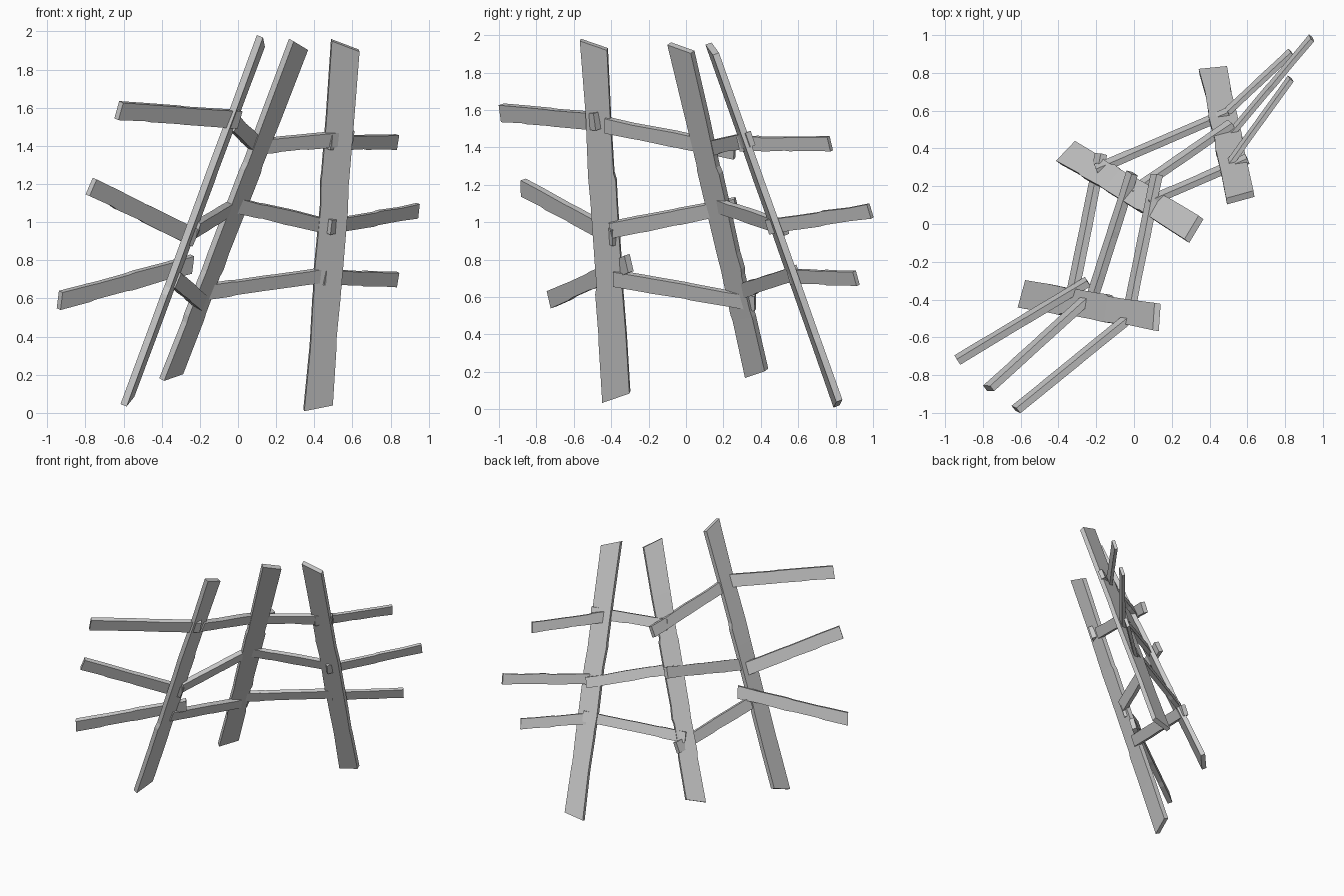
import bpy, bmesh, random
from mathutils import Vector as V

if "Cube" in bpy.data.objects:
    bpy.data.objects.remove(bpy.data.objects["Cube"])

random.seed(4)

def plank(name, quad, thick, stations, wear):
    """Board from four corners (a0, b0 at the start, a1, b1 at the end), with worn long edges."""
    a0, b0, a1, b1 = [V(p) for p in quad]
    nrm = (a1 + b1 - a0 - b0).cross(b0 - a0 + b1 - a1).normalized() * thick / 2
    bm = bmesh.new()
    rings = []
    for i, t in enumerate(stations):
        a, b = a0.lerp(a1, t), b0.lerp(b1, t)
        across = (b - a).normalized()
        if 0 < i < len(stations) - 1:
            a += across * random.uniform(-0.3, 1) * wear
            b -= across * random.uniform(-0.3, 1) * wear
        rings.append([bm.verts.new(p) for p in (a - nrm, b - nrm, b + nrm, a + nrm)])
    for r, s in zip(rings, rings[1:]):
        for k in range(4):
            bm.faces.new((r[k], r[(k + 1) % 4], s[(k + 1) % 4], s[k]))
    bm.faces.new(rings[0][::-1])
    bm.faces.new(rings[-1])
    bmesh.ops.recalc_face_normals(bm, faces=bm.faces)
    me = bpy.data.meshes.new(name)
    bm.to_mesh(me)
    bm.free()
    bpy.context.collection.objects.link(bpy.data.objects.new(name, me))

# Leaning posts: bottom corners, then top corners
posts = {
    "left_post": ((-.60, -.445, .04), (-.56, -.30, .09), (.115, -.565, 1.975), (.125, -.42, 1.925)),
    "middle_post": ((-.40, .325, .175), (-.30, .43, .21), (.28, -.09, 1.955), (.355, .035, 1.91)),
    "right_post": ((.345, .805, .015), (.495, .82, .045), (.49, .12, 1.955), (.635, .16, 1.90)),
}
lean = []
for name, q in posts.items():
    plank(name, q, .035, (0, .17, .19, .3, .32, .37, .55, .62, .64, .8, 1), .009)
    lean.append((V(q[2]) + V(q[3]) - V(q[0]) - V(q[1])).normalized())

# Rails per bay: lean direction, width, thickness, then start and end of each rail
bays = {
    "left_outer": (lean[0], .095, .036, (
        ((-.625, -.982, 1.585), (0, -.475, 1.54)),
        ((-.77, -.87, 1.185), (-.23, -.38, .92)),
        ((-.935, -.72, .59), (-.245, -.305, .78)))),
    "left_inner": (lean[0] + lean[1], .085, .036, (
        ((-.02, -.43, 1.52), (.12, .26, 1.38)),
        ((-.225, -.40, .96), (-.01, .27, 1.09)),
        ((-.33, -.385, .70), (-.175, .37, .57)))),
    "right_inner": (lean[1] + lean[2], .08, .032, (
        ((.08, .12, 1.395), (.60, .345, 1.445)),
        ((-.01, .17, 1.09), (.515, .53, .97)),
        ((-.20, .29, .63), (.50, .59, .73)))),
    "right_outer": (lean[2], .08, .024, (
        ((.48, .285, 1.42), (.83, .77, 1.42)),
        ((.48, .44, .975), (.94, .985, 1.06)),
        ((.45, .555, .71), (.832, .91, .70)))),
}
for bay, (up, width, thick, rails) in bays.items():
    for level, (s, e) in zip(("upper", "middle", "lower"), rails):
        s, e = V(s), V(e)
        d = (e - s).normalized()
        w = up.normalized()
        w = (w - d * w.dot(d) * .6).normalized() * width / 2
        plank(f"{bay}_{level}_rail", (s - w, s + w, e - w, e + w), thick,
              (0, .22, .27, .5, .55, .8, 1), .005)
